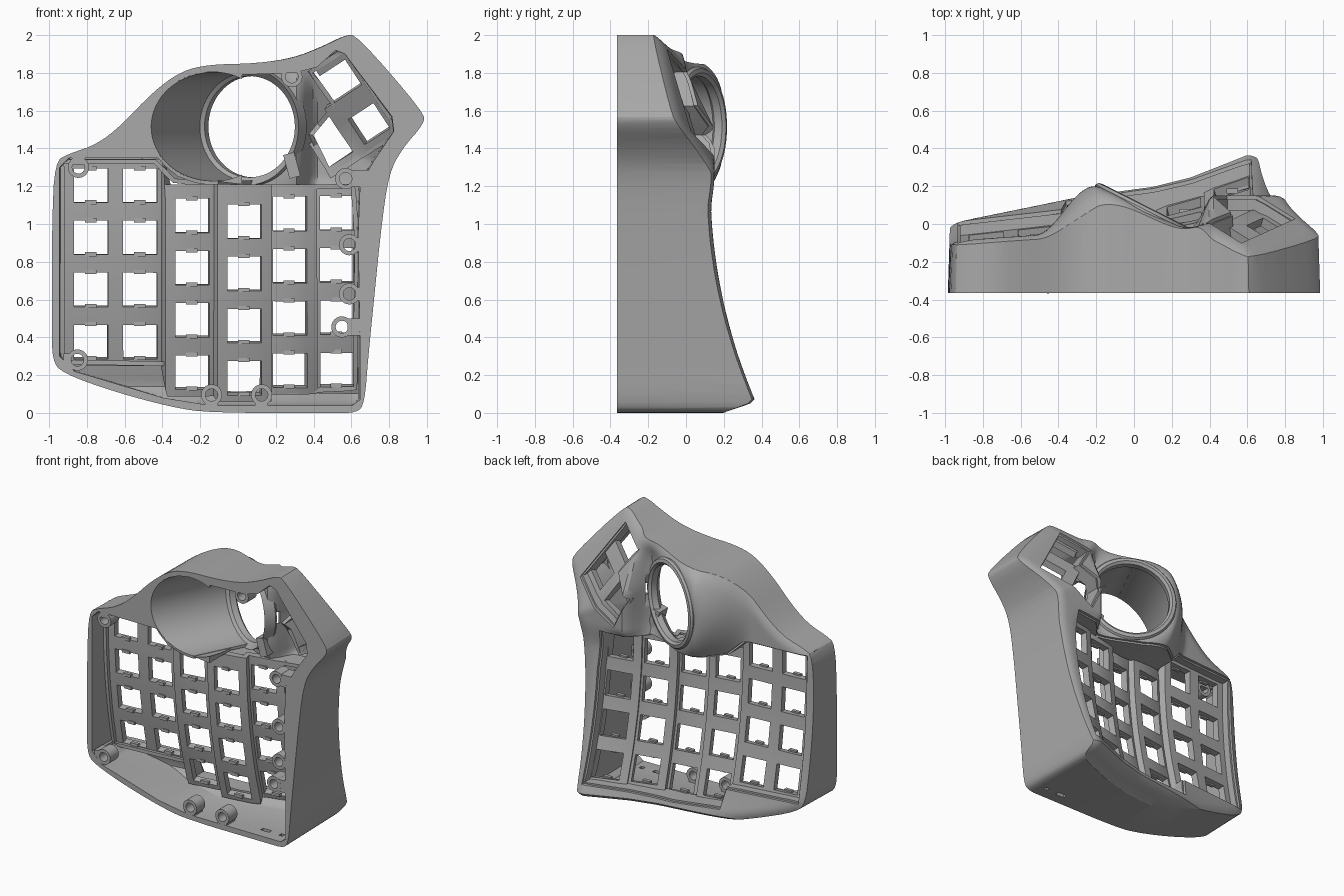
import bpy, bmesh, math
from mathutils import Vector

if "Cube" in bpy.data.objects:
    bpy.data.objects.remove(bpy.data.objects["Cube"])

grey = bpy.data.materials.new("mid grey")
grey.use_nodes = True
grey.diffuse_color = (0.4, 0.4, 0.4, 1)
grey.node_tree.nodes["Principled BSDF"].inputs["Base Color"].default_value = (0.4, 0.4, 0.4, 1)

FRONT = -0.365
RING = Vector((0.08, 0.065, 1.515))
AXIS = Vector((0.45, 0.89, 0)).normalized()


# ---- helpers ----
def finish(name, bm):
    bmesh.ops.recalc_face_normals(bm, faces=bm.faces)
    mesh = bpy.data.meshes.new(name)
    bm.to_mesh(mesh)
    bm.free()
    mesh.materials.append(grey)
    ob = bpy.data.objects.new(name, mesh)
    bpy.context.collection.objects.link(ob)
    return ob


def apply_modifier(ob, kind, **settings):
    mod = ob.modifiers.new(kind.lower(), kind)
    for key, value in settings.items():
        setattr(mod, key, value)
    bpy.context.view_layer.objects.active = ob
    bpy.ops.object.modifier_apply(modifier=mod.name)


def combine(ob, cutter, operation='DIFFERENCE'):
    apply_modifier(ob, 'BOOLEAN', object=cutter, operation=operation, solver='EXACT')
    bpy.data.objects.remove(cutter)


def chaikin(points, times):
    for _ in range(times):
        new = []
        for (ax, az), (bx, bz) in zip(points, points[1:] + points[:1]):
            new += [(ax * .75 + bx * .25, az * .75 + bz * .25),
                    (ax * .25 + bx * .75, az * .25 + bz * .75)]
        points = new
    return points


def prism(name, points, y0, y1, taper=1):
    bm = bmesh.new()
    face = bm.faces.new([bm.verts.new((x, y0, z)) for x, z in points])
    out = bmesh.ops.extrude_face_region(bm, geom=[face])["geom"]
    for v in out:
        if isinstance(v, bmesh.types.BMVert):
            v.co = (v.co.x * taper, y1, v.co.z)
    return finish(name, bm)


def lathe(name, profile, centre, axis, steps=48):
    bm = bmesh.new()
    rows = [[bm.verts.new((r * math.cos(a), r * math.sin(a), h)) for r, h in profile]
            for a in (2 * math.pi * i / steps for i in range(steps))]
    n = len(profile)
    for i in range(steps):
        p, q = rows[i], rows[(i + 1) % steps]
        for j in range(n):
            k = (j + 1) % n
            bm.faces.new((p[j], q[j], q[k], p[k]))
    ob = finish(name, bm)
    ob.rotation_euler = Vector(axis).to_track_quat('Z', 'Y').to_euler()
    ob.location = centre
    return ob


def box(name, centre, size, turn=0):
    bpy.ops.mesh.primitive_cube_add(size=1, location=centre, rotation=(0, turn, 0))
    ob = bpy.context.object
    ob.name, ob.scale = name, size
    ob.data.materials.append(grey)
    return ob


def step(a, b, v):
    t = min(max((v - a) / (b - a), 0), 1)
    return t * t * (3 - 2 * t)


def curve(points, x):
    for (ax, ay), (bx, by) in zip(points, points[1:]):
        if x < bx:
            return ay + (by - ay) * max(0, (x - ax) / (bx - ax))
    return points[-1][1]


# ---- outlines in x, z ----
outline = chaikin([
    (-.985, 1.0), (-.97, 1.33), (-.9, 1.37), (-.75, 1.42), (-.62, 1.52), (-.45, 1.70),
    (-.3, 1.81), (-.15, 1.845), (.1, 1.85), (.3, 1.88), (.45, 1.94), (.57, 2), (.63, 2),
    (.985, 1.59), (.985, 1.53), (.87, 1.4), (.8, 1.27), (.76, 1), (.72, .6), (.69, .3),
    (.67, .05), (.63, 0), (.5, 0), (-.15, 0), (-.35, .03), (-.65, .11), (-.93, .21),
    (-.985, .28), (-.985, .5)], 2)
cavity = [
    (-.95, 1.3), (-.9, 1.35), (-.42, 1.35), (-.32, 1.25), (.02, 1.21), (.02, 1.79),
    (.3, 1.8), (.42, 1.83), (.52, 1.92), (.57, 1.9), (.82, 1.57), (.83, 1.49), (.72, 1.33),
    (.65, 1.2), (.64, .95), (.65, .35), (.65, .07), (.61, .04), (-.15, .04), (-.4, .08),
    (-.87, .22), (-.95, .3)]
key_opening = [
    (-.93, 1.33), (-.44, 1.33), (-.34, 1.23), (0, 1.19), (.61, 1.2), (.63, .9), (.62, .13),
    (0, .1), (-.36, .12), (-.385, .26), (-.93, .27)]


def thumb_xz(u, v):
    return .55 + .546 * u - .837 * v, 1.77 - .837 * u - .546 * v


thumb_opening = [thumb_xz(u, v) for u, v in (
    (-.12, -.1), (.4, -.1), (.4, .33), (.16, .3), (.1, .11), (-.12, .12))]


# ---- back surface heights ----
def base(x, z):
    low = curve([(-.97, .06), (-.5, .12), (.1, .2), (.3, .25), (.6, .37)], x)
    high = curve([(-.97, -.09), (-.4, -.05), (.2, .05), (.65, .13)], x)
    t = min(1, max(0, (1.2 - z) / 1.14))
    return high + (low - high) * t * t


def thumb_plane(x, z):
    return min(.15, -.03 - .3 * (x - .93) - .49 * (z - 1.56))


def skin(x, z):
    y = base(x, z)
    ring = min(.2, RING.y - .5 * (x - RING.x))
    w = 1 - step(.29, .6, math.hypot(x - RING.x, z - RING.z))
    y += (ring - y) * w
    t = step(.3, .42, x) * step(1.05, 1.25, z)
    y += (thumb_plane(x, z) - y) * t
    return y - 2.5 * max(0, .06 - max(z, 0))


# soft rounding towards the outline, continued smoothly outside it
def edge_drop(x, z, radius=.07):
    best, inside = 9, False
    for (ax, az), (bx, bz) in zip(outline, outline[1:] + outline[:1]):
        dx, dz = bx - ax, bz - az
        t = min(1, max(0, ((x - ax) * dx + (z - az) * dz) / (dx * dx + dz * dz)))
        best = min(best, math.hypot(x - ax - t * dx, z - az - t * dz))
        if (az > z) != (bz > z) and x < ax + dx * (z - az) / dz:
            inside = not inside
    k = max(0, 1 - (best if inside else -min(best, .05)) / radius)
    return .025 * k * k


def height_block(name, func, n=96):
    bm = bmesh.new()
    bmesh.ops.create_grid(bm, x_segments=n, y_segments=n, size=1.06)
    for v in bm.verts:
        x, z = v.co.x, v.co.y + 1
        v.co = (x, func(x, z), z)
    out = bmesh.ops.extrude_face_region(bm, geom=bm.faces[:])["geom"]
    for v in out:
        if isinstance(v, bmesh.types.BMVert):
            v.co.y = -.8
    return finish(name, bm)


# ---- hollow shell ----
shell = prism("shell", outline, FRONT, .7, .965)
combine(shell, height_block("outer_cut", lambda x, z: skin(x, z) - edge_drop(x, z)), 'INTERSECT')
hollow = prism("hollow", cavity, -.6, .7, .965)
combine(hollow, height_block(
    "inner_cut", lambda x, z: skin(x, z) - .05 - .1 * (1 - step(.05, .15, z))), 'INTERSECT')
combine(shell, hollow)
combine(shell, prism("key_cut", key_opening, -.3, .8))
combine(shell, prism("thumb_cut", thumb_opening, -.25, .8))
bpy.ops.mesh.primitive_cylinder_add(vertices=64, radius=.29, depth=1.05, location=RING - AXIS * .475,
                                    rotation=AXIS.to_track_quat('Z', 'Y').to_euler())
combine(shell, bpy.context.object)
for x, width in ((.55, .03), (.42, .07)):
    combine(shell, box("port_cut", (x, -.27, 0), (width, .03, .2)))

# ---- ball socket: rim and half tube ----
lathe("socket_rim", [(.268, -.04), (.31, -.08), (.318, 0), (.308, .015), (.285, .02), (.268, .005)],
      RING, AXIS, 64)
bm = bmesh.new()
side = Vector((AXIS.y, -AXIS.x, 0))
pairs = []
for i in range(33):
    a = math.radians(95 + 180 * i / 32)
    top = RING + .297 * (math.cos(a) * side + math.sin(a) * Vector((0, 0, 1)))
    foot = top + AXIS * ((FRONT + .003 - top.y) / AXIS.y)
    pairs.append((bm.verts.new(top), bm.verts.new(foot)))
for p, q in zip(pairs, pairs[1:]):
    bm.faces.new((p[0], q[0], q[1], p[1]))
apply_modifier(finish("socket_tube", bm), 'SOLIDIFY', thickness=.02, offset=0)


# ---- walls round the openings ----
def lip(name, points, bottom):
    bm = bmesh.new()
    loop = []
    for (ax, az), (bx, bz) in zip(points, points[1:] + points[:1]):
        n = max(1, int(math.hypot(bx - ax, bz - az) / .06))
        loop += [(ax + (bx - ax) * i / n, az + (bz - az) * i / n) for i in range(n)]
    pairs = [(bm.verts.new((x, skin(x, z) - .02, z)), bm.verts.new((x, bottom(x, z), z)))
             for x, z in loop]
    for p, q in zip(pairs, pairs[1:] + pairs[:1]):
        bm.faces.new((p[0], q[0], q[1], p[1]))
    apply_modifier(finish(name, bm), 'SOLIDIFY', thickness=.025, offset=0)


lip("key_opening_wall", key_opening, lambda x, z: base(x, z) - .15)
lip("thumb_opening_wall", thumb_opening, lambda x, z: min(thumb_plane(x, z), skin(x, z)) - .13)


# ---- plates with square key holes ----
def plate(name, rows, is_gap):
    bm = bmesh.new()
    grid = [[bm.verts.new(p) for p in row] for row in rows]
    for i in range(len(grid) - 1):
        for j in range(len(grid[0]) - 1):
            if not is_gap(i, j):
                bm.faces.new((grid[i][j], grid[i + 1][j], grid[i + 1][j + 1], grid[i][j + 1]))
    apply_modifier(finish(name, bm), 'SOLIDIFY', thickness=.05, offset=0)


columns = [(-.78, .38, 0), (-.52, .38, 0), (-.245, .22, .045), (.03, .19, .085),
           (.27, .23, .03), (.52, .235, .01)]
rows = []
for cx, first, sink in columns:
    for dx in (-.128, -.09, .09, .128):
        if dx < -.1 and cx < -.7:
            dx = -.16
        zs = [first - .125]
        for r in range(4):
            zs += [first + r * .275 - .09, first + r * .275 + .09]
        zs.append(1.345 if cx < -.4 else 1.21)
        rows.append([(cx + dx, base(cx + dx, z) - .1 - sink, z) for z in zs])
    for r in range(4):
        for side_z in (-.09, .09):
            z = first + r * .275 + side_z
            box("key_clip", (cx, base(cx, z) - .12 - sink, z), (.06, .025, .022))
plate("key_plate", rows, lambda i, j: i % 4 == 1 and j % 2 == 1)

rows = []
for u in (-.13, -.08, .08, .195, .355, .41):
    spots = [thumb_xz(u, v) for v in (-.11, -.08, .08, .155, .315, .335)]
    rows.append([(x, thumb_plane(x, z) - .1, z) for x, z in spots])
plate("thumb_plate", rows, lambda i, j: (i, j) in ((1, 1), (3, 1), (3, 3))
      or (i < 2 and j > 1) or (i < 3 and j > 2))

# ---- screw bosses with webs to the wall, and inner bracket ----
for x, z, dx, dz in ((-.845, 1.3, 0, .035), (-.85, .28, -.055, 0), (-.14, .095, 0, -.055),
                     (.125, .095, 0, -.055), (.55, .455, .08, 0), (.59, .63, .05, 0),
                     (.59, .89, .055, 0), (.57, 1.24, .09, 0), (.285, 1.78, 0, .05)):
    lathe("screw_boss", [(.033, 0), (.056, 0), (.056, .1), (.033, .1)], (x, FRONT, z), (0, 1, 0), 24)
    w = (.04, .098, .07) if abs(dx) < .07 else (.1, .098, .09)
    box("boss_web", (x + dx, FRONT + .05, z + dz), w if dx else (.07, .098, .04))
box("inner_bracket", (.285, -.08, 1.31), (.06, .1, .13), math.radians(-15))

for ob in bpy.context.scene.objects:
    ob.select_set(ob.type == 'MESH')
bpy.context.view_layer.objects.active = shell
bpy.ops.object.shade_smooth_by_angle(angle=math.radians(30))
